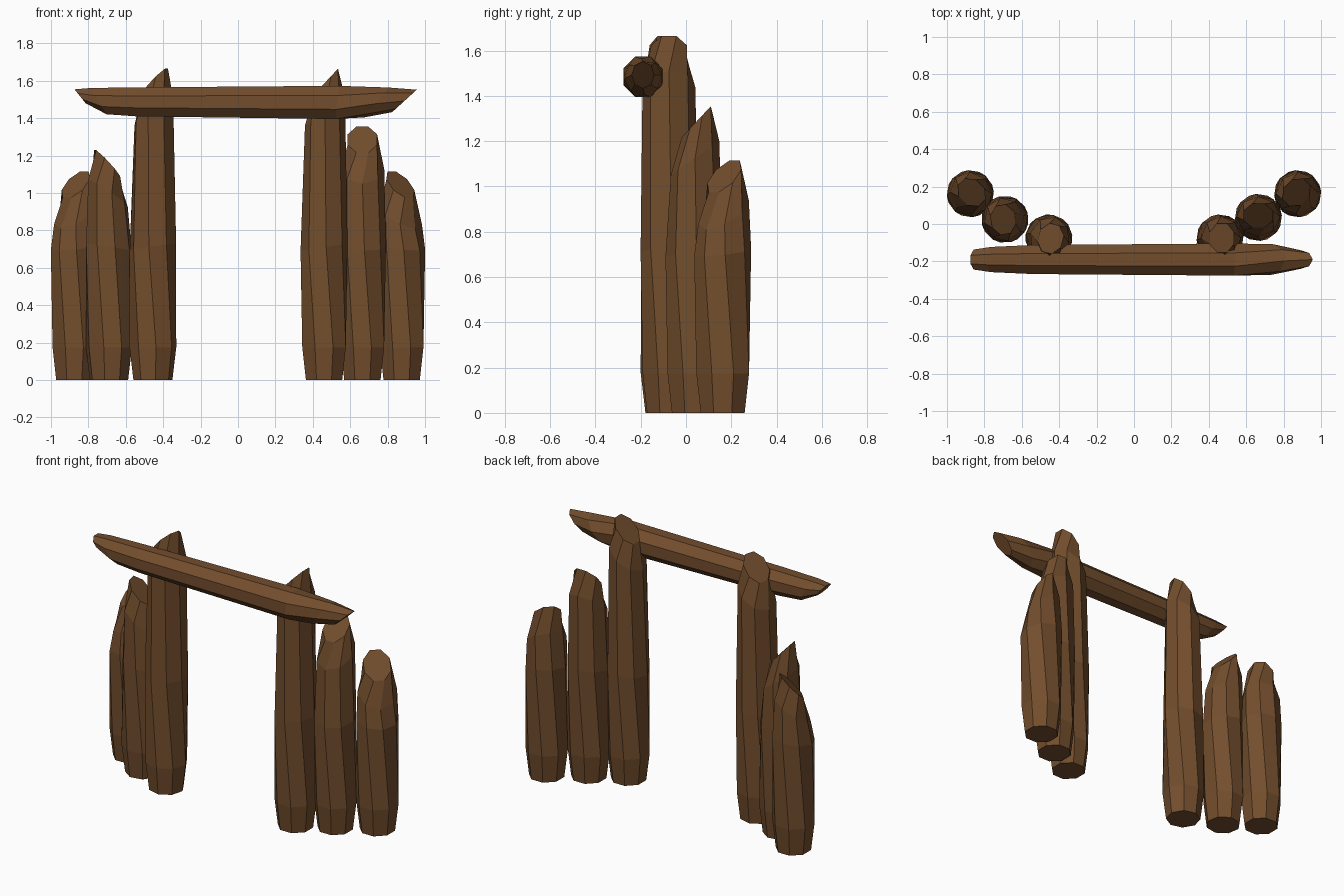
import bpy, bmesh, math
from mathutils import Matrix

if "Cube" in bpy.data.objects:
    bpy.data.objects.remove(bpy.data.objects["Cube"])

SIDES = 8

wood = bpy.data.materials.new("brown_wood")
wood.diffuse_color = (0.17, 0.075, 0.026, 1)
wood.use_nodes = True
wood.node_tree.nodes["Principled BSDF"].inputs["Base Color"].default_value = wood.diffuse_color


def log(name, rings, matrix):
    """Faceted log along local z. Ring: offset, half depth, half width, z, slant, twist."""
    bm = bmesh.new()
    loops = []
    for off, ru, rv, z, slant, twist in rings:
        loop = []
        for i in range(SIDES):
            a = math.tau * i / SIDES + math.radians(twist)
            du = ru * math.cos(a)
            loop.append(bm.verts.new((off + du, rv * math.sin(a), z + slant * du)))
        loops.append(loop)
    for lo, hi in zip(loops, loops[1:]):
        for i in range(SIDES):
            j = (i + 1) % SIDES
            bm.faces.new((lo[i], lo[j], hi[j], hi[i]))
    bm.faces.new(loops[0][::-1])
    bm.faces.new(loops[-1])
    bm.transform(matrix)
    bmesh.ops.recalc_face_normals(bm, faces=bm.faces)
    mesh = bpy.data.meshes.new(name)
    bm.to_mesh(mesh)
    bm.free()
    mesh.materials.append(wood)
    obj = bpy.data.objects.new(name, mesh)
    bpy.context.collection.objects.link(obj)


def post(name, x, y, height, azimuth):
    # chisel-cut top whose peak points along the azimuth
    rings = [
        (0, 0.105, 0.105, 0, 0, 22.5),
        (0, 0.126, 0.126, 0.175, 0, 22.5),
        (0, 0.126, 0.126, 0.71, 0.15, 5),
        (0.005, 0.107, 0.117, height - 0.235, 0.7, 0),
        (0.01, 0.070, 0.085, height - 0.075, 1.07, 22.5),
    ]
    log(name, rings, Matrix.Translation((x, y, 0))
        @ Matrix.Rotation(math.radians(azimuth), 4, 'Z'))


# Upright posts, shorter towards the outside
post("left_outer_post", -0.875, 0.162, 1.12, 45)
post("left_middle_post", -0.69, 0.025, 1.235, 190)
post("left_gate_post", -0.455, -0.075, 1.67, -15)
post("right_gate_post", 0.46, -0.075, 1.67, 0)
post("right_middle_post", 0.665, 0.035, 1.36, 90)
post("right_outer_post", 0.875, 0.162, 1.12, 135)

# Crossbeam: local z runs along x, local x points up, both ends chisel-cut below
beam_rings = [
    (0.030, 0.040, 0.058, -0.845, -0.8, 22.5),
    (0.004, 0.076, 0.073, -0.745, -0.6, 22.5),
    (0.000, 0.084, 0.084, -0.540, 0, 22.5),
    (-0.003, 0.096, 0.093, 0.530, 0.1, 22.5),
    (-0.003, 0.080, 0.082, 0.740, 0.8, 5),
    (0.005, 0.060, 0.050, 0.890, 1.1, 0),
]
beam_frame = Matrix(((0, 0, 1, 0), (0, -1, 0, -0.19), (1, 0, 0, 1.487), (0, 0, 0, 1)))
log("crossbeam", beam_rings, beam_frame)
